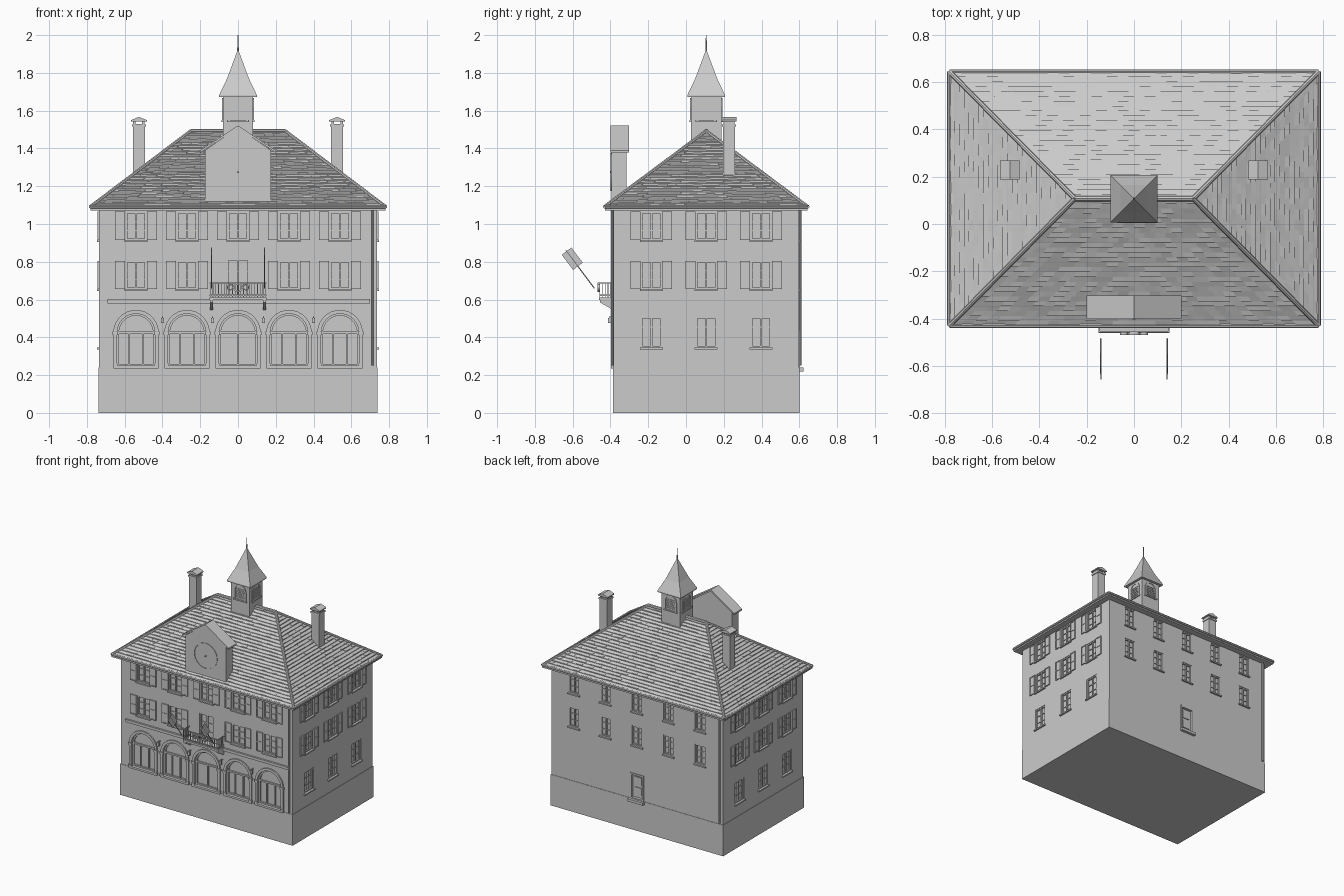
import bpy, bmesh, math, random
from math import pi, sin, cos
from mathutils import Matrix, Vector

random.seed(4)
if "Cube" in bpy.data.objects:
    bpy.data.objects.remove(bpy.data.objects["Cube"])

grey = bpy.data.materials.new("stone_grey")
grey.use_nodes = True
grey.diffuse_color = (0.6, 0.6, 0.6, 1)
grey.node_tree.nodes["Principled BSDF"].inputs["Base Color"].default_value = (0.6, 0.6, 0.6, 1)

CY, HX, HY = 0.107, 0.735, 0.49   # building centre and half sizes
PLINTH, EAVE, RIDGE = 0.24, 1.08, 1.5
parts = {}


def mesh(name):
    return parts.setdefault(name, bmesh.new()) if name not in parts else parts[name]


def side(k, hx=HX, hy=HY, x=0, y=CY):
    """Facade frame: u runs along the wall, d outward, z up (0 front, 1 left, 2 back, 3 right)."""
    return (Matrix.Translation((x, y, 0)) @ Matrix.Rotation(k * pi / 2, 4, 'Z')
            @ Matrix.Translation((0, -(hx if k % 2 else hy), 0)))


def prism(name, m, pts, d0, d1):
    bm = mesh(name)
    a, b = [[bm.verts.new(m @ Vector((u, -d, z))) for u, z in pts] for d in (d0, d1)]
    bm.faces.new(a)
    bm.faces.new(b)
    for i in range(len(pts)):
        j = (i + 1) % len(pts)
        bm.faces.new((a[i], a[j], b[j], b[i]))


def rect(u0, u1, z0, z1):
    return [(u0, z0), (u1, z0), (u1, z1), (u0, z1)]


def box(name, m, u0, u1, d0, d1, z0, z1):
    prism(name, m, rect(u0, u1, z0, z1), d0, d1)


def band(name, m, outer, inner, d0, d1, closed=True):
    """Flat frame between two outlines with the same point count."""
    bm = mesh(name)
    rings = [[bm.verts.new(m @ Vector((u, -d, z)))
              for (u, z), d in ((o, d0), (o, d1), (i, d1), (i, d0))] for o, i in zip(outer, inner)]
    n = len(rings)
    for i in range(n if closed else n - 1):
        a, b = rings[i], rings[(i + 1) % n]
        for k in range(4):
            bm.faces.new((a[k], a[k - 1], b[k - 1], b[k]))
    if not closed:
        bm.faces.new(rings[0])
        bm.faces.new(rings[-1])


def arch(u, half, z0, spring, n=16):
    curve = [(u + half * cos(pi * i / n), spring + half * sin(pi * i / n)) for i in range(n + 1)]
    return [(u + half, z0)] + curve + [(u - half, z0)]


def circle(u, z, r, n=32):
    return [(u + r * cos(2 * pi * i / n), z + r * sin(2 * pi * i / n)) for i in range(n)]


def rod(name, p, q, r, r2=None, n=8):
    p, q = Vector(p), Vector(q)
    m = Matrix.Translation((p + q) / 2) @ (q - p).to_track_quat('Z', 'Y').to_matrix().to_4x4()
    bmesh.ops.create_cone(mesh(name), cap_ends=True, segments=n, radius1=r,
                          radius2=r if r2 is None else r2, depth=(q - p).length, matrix=m)


def hull(name, pts):
    bm = mesh(name)
    bmesh.ops.convex_hull(bm, input=[bm.verts.new(p) for p in pts])


def window(m, u, z0, z1, half=0.055, shutters=True):
    # Recess, sash, glazing bars, sill and open shutters
    box("opening_cutter", m, u - half, u + half, -0.015, 0.02, z0, z1)
    e = 0.009
    band("window_frames", m, rect(u - half, u + half, z0, z1),
         rect(u - half + e, u + half - e, z0 + e, z1 - e), -0.016, -0.004)
    box("window_frames", m, u - 0.005, u + 0.005, -0.016, -0.006, z0 + e, z1 - e)
    for t in (1 / 3, 2 / 3):
        z = z0 + (z1 - z0) * t
        box("window_frames", m, u - half + e, u + half - e, -0.016, -0.009, z - 0.002, z + 0.002)
    box("window_sills", m, u - half - 0.006, u + half + 0.006, -0.002, 0.012, z0 - 0.01, z0)
    if shutters:
        for a in (u - 2 * half, u + half + 0.002):
            b = a + half - 0.002
            box("shutters", m, a, b, -0.001, 0.005, z0, z1)
            band("shutters", m, rect(a, b, z0, z1),
                 rect(a + 0.007, b - 0.007, z0 + 0.007, z1 - 0.007), 0.005, 0.009)
            zm = (z0 + z1) / 2
            box("shutters", m, a + 0.007, b - 0.007, 0.005, 0.009, zm - 0.004, zm + 0.004)


# Plinth and walls
centre = side(0, hy=0)
box("plinth", centre, -HX - 0.003, HX + 0.003, -HY - 0.003, HY + 0.003, 0, PLINTH)
box("walls", centre, -HX, HX, -HY, HY, PLINTH - 0.01, EAVE)

# Windows on all four sides
front, back = side(0), side(2)
bays = [-0.54, -0.27, 0, 0.27, 0.54]
floors = [(0.655, 0.805), (0.915, 1.065)]
for z0, z1 in floors:
    for u in bays:
        window(back, u, z0, z1, 0.045, False)
        if u or z0 > 0.8:
            window(front, u, z0, z1)
    for k in (1, 3):
        for u in (-0.29, 0, 0.29):
            window(side(k), u, z0, z1)
for k in (1, 3):
    for u in (-0.29, 0, 0.29):
        window(side(k), u, 0.345, 0.51, shutters=False)
window(front, 0, 0.612, 0.815, 0.06, False)

# Back door with step
box("opening_cutter", back, -0.05, 0.05, -0.015, 0.02, PLINTH + 0.01, 0.43)
band("back_door_frame", back, rect(-0.058, 0.058, PLINTH, 0.438),
     rect(-0.045, 0.045, PLINTH + 0.01, 0.425), -0.016, 0.006)
for z in (0.27, 0.35):
    box("back_door_panels", back, -0.03, 0.03, -0.016, -0.009, z, z + 0.06)
box("back_door_step", back, -0.065, 0.065, 0, 0.025, PLINTH - 0.02, PLINTH)

# Ground floor arcade
for u in bays:
    prism("opening_cutter", front, arch(u, 0.1, 0.25, 0.425), -0.02, 0.03)
    band("arch_surrounds", front, arch(u, 0.12, PLINTH, 0.425), arch(u, 0.1, PLINTH, 0.425),
         -0.001, 0.01, False)
    band("arch_window_frames", front, arch(u, 0.1, 0.25, 0.425), arch(u, 0.09, 0.26, 0.425),
         -0.021, -0.008)
    box("arch_window_frames", front, u - 0.09, u + 0.09, -0.021, -0.01, 0.418, 0.43)
    for s in (-0.035, 0.035) if u else (0,):
        box("arch_window_frames", front, u + s - 0.004, u + s + 0.004, -0.021, -0.011, 0.25, 0.42)
    for s in (-1, 1):
        c = u + s * 0.11
        box("arch_capitals", front, c - 0.015, c + 0.015, -0.001, 0.015, 0.413, 0.43)
        box("arch_bases", front, c - 0.013, c + 0.013, -0.001, 0.013, PLINTH, 0.262)
    box("arch_sills", front, u - 0.12, u + 0.12, -0.001, 0.014, PLINTH - 0.005, 0.25)

# String course, wall lamps and downpipes
box("string_course", front, -0.69, 0.7, -0.001, 0.008, 0.578, 0.6)
box("string_course", front, -0.69, 0.7, -0.001, 0.014, 0.594, 0.602)
for u in (-0.4, -0.135, 0.135, 0.4):
    box("wall_lamps", front, u - 0.003, u + 0.003, 0, 0.025, 0.503, 0.509)
    box("wall_lamps", front, u - 0.008, u + 0.008, 0.014, 0.03, 0.475, 0.503)
for m in (front, back):
    rod("downpipes", m @ Vector((0.71, -0.008, 0.25)), m @ Vector((0.71, -0.008, EAVE)), 0.007)

# Balcony with railing, brackets and crest
box("balcony_floor", front, -0.15, 0.15, -0.001, 0.078, 0.597, 0.612)
for s in (-1, 1):
    prism("balcony_brackets", side(1, 0, 0, x=s * 0.14, y=0),
          [(-0.38, 0.545), (-0.395, 0.55), (-0.455, 0.585), (-0.455, 0.598), (-0.38, 0.598)], -0.007, 0.007)
for z in (0.62, 0.685):
    box("balcony_railing", front, -0.15, 0.15, 0.069, 0.076, z, z + 0.006)
    for s in (-1, 1):
        a, b = sorted((s * 0.15, s * 0.144))
        box("balcony_railing", front, a, b, 0, 0.076, z, z + 0.006)
for i in range(21):
    u = -0.147 + 0.0147 * i
    box("balcony_railing", front, u - 0.0018, u + 0.0018, 0.071, 0.074, 0.612, 0.688)
for i in range(5):
    for s in (-1, 1):
        box("balcony_railing", front, s * 0.147 - 0.0018, s * 0.147 + 0.0018,
            0.014 * i, 0.014 * i + 0.0036, 0.612, 0.688)
for u, r in ((0, 0.026), (-0.042, 0.017), (0.042, 0.017)):
    band("balcony_crest", front, circle(u, 0.665, r, 14), circle(u, 0.665, r * 0.65, 14), 0.074, 0.086)

# Flags on slanting poles
along, across = Vector((-0.6, 0.8)), Vector((0.8, 0.6))
foot = Vector((-0.485, 0.66))
for x in (-0.14, 0.14):
    tip = foot + along * 0.25
    rod("flag_poles", (x, *foot), (x, *tip), 0.003)
    corners = [foot + along * a + across * b for a, b in
               ((0.145, -0.032), (0.245, -0.032), (0.245, 0.032), (0.145, 0.032))]
    prism("flags", side(1, 0, 0, x=x, y=0), corners, -0.002, 0.002)

# Hip roof: solid core, eaves, tile courses and ridge caps
RX, RY, TOPX = 0.78, 0.537, 0.25
ZE = EAVE + 0.012
eave = [Vector((sx * RX, CY + sy * RY, ZE)) for sx, sy in ((-1, -1), (1, -1), (1, 1), (-1, 1))]
ends = [Vector((s * TOPX, CY, RIDGE - 0.008)) for s in (-1, 1)]
tops = [ends[0], ends[1], ends[1], ends[0]]
hull("roof_core", eave + ends)
box("roof_soffit", centre, -RX, RX, -RY, RY, EAVE - 0.008, ZE)
ROWS = 26
bm = mesh("roof_tiles")
for k in range(4):
    a, b, c, d = eave[k], eave[(k + 1) % 4], tops[(k + 1) % 4], tops[k]

    def at(u, t):
        return a.lerp(b, u).lerp(d.lerp(c, u), t)
    for row in range(ROWS):
        t0, t1 = row / ROWS, (row + 0.98) / ROWS
        n = max(2, int((at(1, t0) - at(0, t0)).length / 0.045))
        for i in range(n):
            u0, u1 = i / n, (i + 1) / n
            lift = Vector((0, 0, random.uniform(0.003, 0.008)))
            p = [at(u0, t0), at(u1, t0), at(u1, t1), at(u0, t1), at(u0, t0) + lift, at(u1, t0) + lift]
            v = [bm.verts.new(q) for q in p]
            for f in ((0, 3, 2, 1), (0, 1, 5, 4), (4, 5, 2, 3), (0, 4, 3), (1, 2, 5)):
                bm.faces.new([v[j] for j in f])
    rod("ridge_caps", a, d, 0.01)
    rod("gutters", a, b, 0.01)
rod("ridge_caps", ends[0], ends[1], 0.012)

# Clock gable standing on the front slope
gable = side(0, hy=0, y=-0.395)
prism("clock_gable", gable, [(-0.175, 1.11), (0.175, 1.11), (0.175, 1.39), (0, 1.51), (-0.175, 1.39)], -0.08, 0)
prism("clock_gable_roof", gable, [(-0.2, 1.378), (0, 1.507), (0.2, 1.378), (0.2, 1.39), (0, 1.521), (-0.2, 1.39)],
      -0.092, 0.006)
band("clock_ring", gable, circle(0, 1.275, 0.1), circle(0, 1.275, 0.094), -0.001, 0.004)
prism("clock_hub", gable, circle(0, 1.275, 0.006, 10), -0.001, 0.008)

# Chimneys with gabled caps
for x in (-0.525, 0.525):
    m = side(0, hy=0, x=x, y=0.228)
    box("chimneys", m, -0.032, 0.032, -0.032, 0.032, 1.24, 1.53)
    box("chimney_collars", m, -0.037, 0.037, -0.037, 0.037, 1.515, 1.528)
    for s in (-1, 1):
        box("chimney_piers", m, s * 0.024 - 0.007, s * 0.024 + 0.007, -0.03, 0.03, 1.528, 1.548)
    prism("chimney_caps", m, [(-0.042, 1.542), (0.042, 1.542), (0.042, 1.55), (0, 1.567), (-0.042, 1.55)],
          -0.04, 0.04)

# Cupola with louvred arches, flared roof and spire
box("cupola", side(0, hy=0), -0.08, 0.08, -0.08, 0.08, 1.4, 1.69)
for k in range(4):
    m = side(k, 0.08, 0.08)
    band("cupola_arches", m, arch(0, 0.052, 1.55, 1.615), arch(0, 0.042, 1.55, 1.615), -0.001, 0.005, False)
    box("cupola_sills", m, -0.058, 0.058, -0.001, 0.008, 1.54, 1.55)
    for i in range(6):
        box("cupola_louvres", m, -0.038, 0.038, -0.001, 0.004, 1.56 + 0.013 * i, 1.566 + 0.013 * i)
turn = Matrix.Translation((0, CY, 0)) @ Matrix.Rotation(pi / 4, 4, 'Z')
for z0, z1, h0, h1 in ((1.672, 1.682, 0.1, 0.1), (1.682, 1.77, 0.1, 0.058), (1.77, 1.915, 0.058, 0.004)):
    bmesh.ops.create_cone(mesh("cupola_roof"), cap_ends=True, segments=4, radius1=h0 * math.sqrt(2),
                          radius2=h1 * math.sqrt(2), depth=z1 - z0,
                          matrix=turn @ Matrix.Translation((0, 0, (z0 + z1) / 2)))
rod("spire", (0, CY, 1.9), (0, CY, 2), 0.005, 0.002)

# Turn every part into an object
for name, bm in parts.items():
    bmesh.ops.recalc_face_normals(bm, faces=bm.faces)
    me = bpy.data.meshes.new(name)
    bm.to_mesh(me)
    bm.free()
    me.materials.append(grey)
    bpy.context.collection.objects.link(bpy.data.objects.new(name, me))

# Cut the window and arch recesses
cutter = bpy.data.objects["opening_cutter"]
cutter.hide_render = True
cutter.hide_viewport = True
cut = bpy.data.objects["walls"].modifiers.new("openings", 'BOOLEAN')
cut.operation, cut.solver, cut.object = 'DIFFERENCE', 'EXACT', cutter
